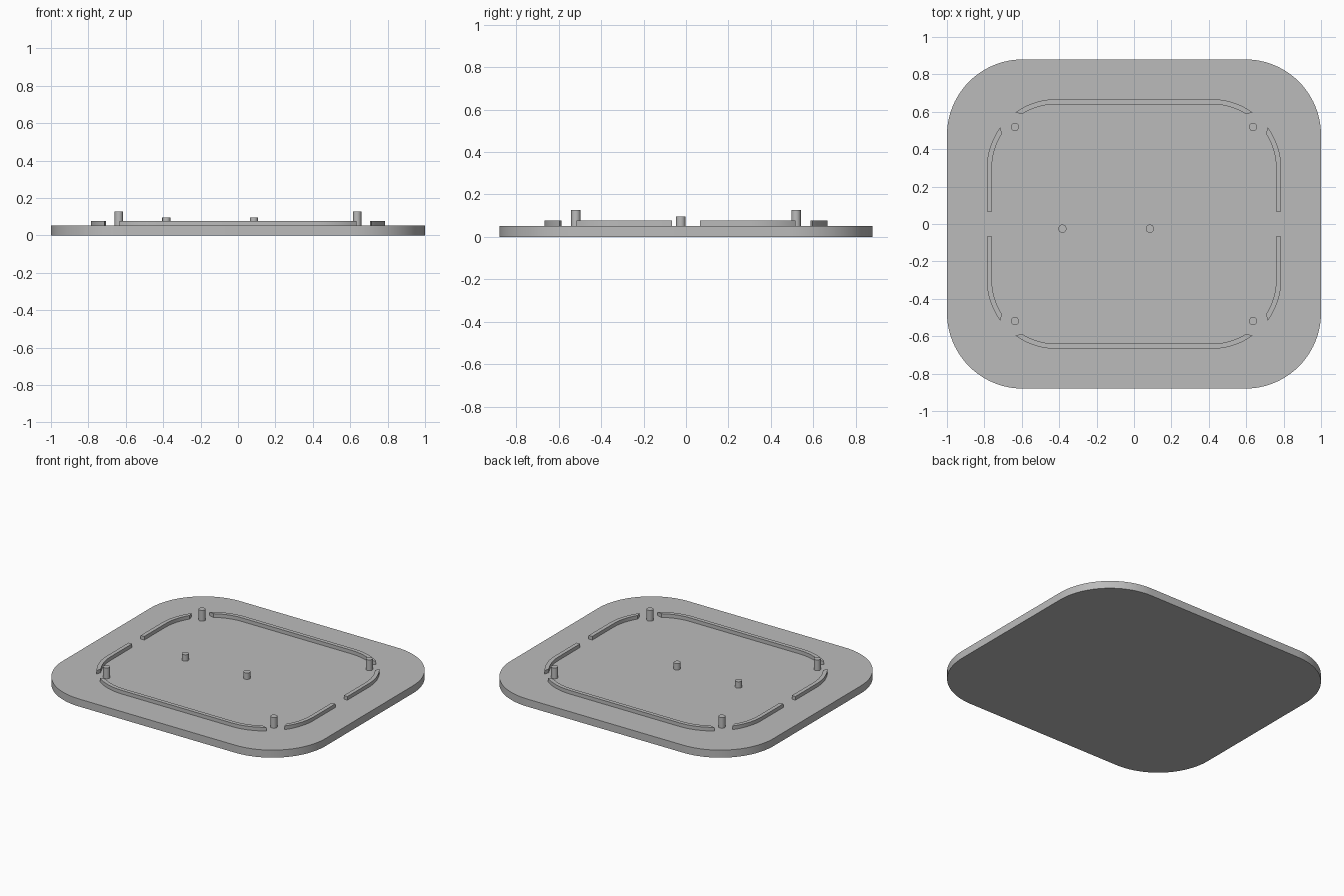
import bpy
import bmesh
from math import acos, atan2, cos, sin, hypot, pi, radians

cube = bpy.data.objects.get("Cube")
if cube:
    bpy.data.objects.remove(cube)

GREY = (0.5, 0.5, 0.5, 1)
grey = bpy.data.materials.new("plain grey")
grey.use_nodes = True
grey.diffuse_color = GREY
grey.node_tree.nodes["Principled BSDF"].inputs["Base Color"].default_value = GREY

PLATE_TOP, RIM_TOP = 0.052, 0.077
SINK = 0.01                       # how far raised parts reach into the plate
POST_X, POST_Y, POST_R = 0.637, 0.519, 0.022
RIM_X, RIM_Y, RIM_R, RIM_WALL = 0.787, 0.667, 0.37, 0.027
NOTCH_R, GAP = 0.078, 0.066       # clearance round posts, half gap in side rims


def extrude(name, faces, bottom, top):
    """Solid made by lifting flat outline faces from bottom to top."""
    bm = bmesh.new()
    for outline in faces:
        bm.faces.new([bm.verts.new((x, y, bottom)) for x, y in outline])
    bmesh.ops.remove_doubles(bm, verts=bm.verts, dist=1e-5)
    geom = bmesh.ops.extrude_face_region(bm, geom=bm.faces[:], use_keep_orig=True)["geom"]
    bmesh.ops.translate(bm, vec=(0, 0, top - bottom),
                        verts=[v for v in geom if isinstance(v, bmesh.types.BMVert)])
    bmesh.ops.recalc_face_normals(bm, faces=bm.faces)
    mesh = bpy.data.meshes.new(name)
    bm.to_mesh(mesh)
    bm.free()
    mesh.materials.append(grey)
    obj = bpy.data.objects.new(name, mesh)
    bpy.context.collection.objects.link(obj)
    bpy.ops.object.select_all(action='DESELECT')
    obj.select_set(True)
    bpy.context.view_layer.objects.active = obj
    bpy.ops.object.shade_smooth_by_angle(angle=radians(30))
    return obj


def arc(cx, cy, r, start, end, steps=16):
    angles = [start + (end - start) * i / steps for i in range(steps + 1)]
    return [(cx + r * cos(a), cy + r * sin(a)) for a in angles]


def strip(outer, inner):
    """Quads between two matching paths."""
    return [(outer[i], outer[i + 1], inner[i + 1], inner[i])
            for i in range(len(outer) - 1)]


# Base plate with rounded corners
HX, HY, R = 1.0, 0.88, 0.405
outline = []
for k, (sx, sy) in enumerate([(1, 1), (-1, 1), (-1, -1), (1, -1)]):
    outline += arc(sx * (HX - R), sy * (HY - R), R, k * pi / 2, (k + 1) * pi / 2, 24)
extrude("base_plate", [outline], 0, PLATE_TOP)

# Rim corner centre, and where each rim edge meets the notch round the post
CX, CY = RIM_X - RIM_R, RIM_Y - RIM_R
DX, DY = POST_X - CX, POST_Y - CY
DIST = hypot(DX, DY)


def notch_angle(r, side):
    spread = acos((r * r + DIST * DIST - NOTCH_R ** 2) / (2 * r * DIST))
    return atan2(DY, DX) + side * spread


radii = (RIM_R, RIM_R - RIM_WALL)

# Long rims at front and back
for name, s in (("back_rim", 1), ("front_rim", -1)):
    paths = []
    for r in radii:
        half = arc(CX, CY, r, notch_angle(r, 1), pi / 2)
        path = half + [(-x, y) for x, y in reversed(half)]
        paths.append([(x, s * y) for x, y in path])
    extrude(name, strip(*paths), PLATE_TOP - SINK, RIM_TOP)

# Side rims, split in the middle
for sx, side in ((1, "left"), (-1, "right")):
    for sy, end in ((1, "back"), (-1, "front")):
        paths = []
        for r in radii:
            path = [(CX + r, GAP)] + arc(CX, CY, r, 0, notch_angle(r, -1))
            paths.append([(sx * x, sy * y) for x, y in path])
        extrude(f"{side}_{end}_rim", strip(*paths), PLATE_TOP - SINK, RIM_TOP)


# Posts
def post(name, x, y, top):
    extrude(name, [arc(x, y, POST_R, 0, 2 * pi, 32)[:-1]], PLATE_TOP - SINK, top)


for sx, side in ((1, "left"), (-1, "right")):
    for sy, end in ((1, "back"), (-1, "front")):
        post(f"{side}_{end}_corner_post", sx * POST_X, sy * POST_Y, 0.126)
post("right_short_post", -0.383, -0.025, 0.096)
post("left_short_post", 0.085, -0.025, 0.096)
